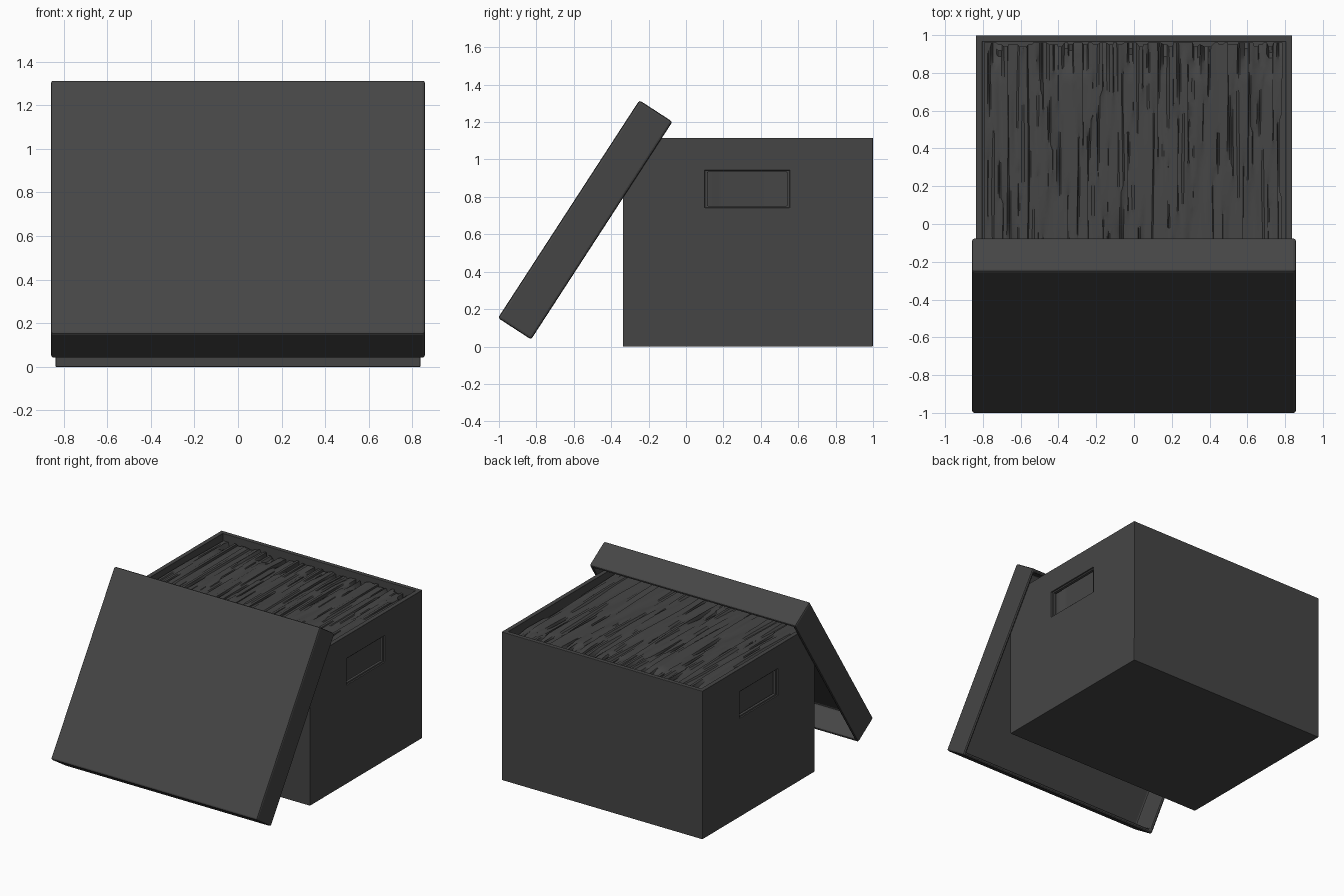
import bpy, bmesh, math, random
from mathutils import Matrix, Vector

if "Cube" in bpy.data.objects:
    bpy.data.objects.remove(bpy.data.objects["Cube"])

random.seed(4)

# Dark card shared by every part
card = bpy.data.materials.new("dark_card")
card.diffuse_color = (0.06, 0.06, 0.06, 1)
card.use_nodes = True
card.node_tree.nodes["Principled BSDF"].inputs["Base Color"].default_value = card.diffuse_color


def add_object(name, bm):
    mesh = bpy.data.meshes.new(name)
    bm.to_mesh(mesh)
    bm.free()
    mesh.materials.append(card)
    ob = bpy.data.objects.new(name, mesh)
    bpy.context.collection.objects.link(ob)
    return ob


def block(name, lo, hi, matrix=None, helper=False):
    """Axis-aligned block between two corners, optionally placed by a matrix."""
    lo, hi = Vector(lo), Vector(hi)
    bm = bmesh.new()
    bmesh.ops.create_cube(bm, size=1)
    for v in bm.verts:
        v.co = Vector([(lo[i] + hi[i]) / 2 + v.co[i] * (hi[i] - lo[i]) for i in range(3)])
    ob = add_object(name, bm)
    if matrix:
        ob.matrix_world = matrix
    if helper:
        ob.hide_render = True
        ob.display_type = 'WIRE'
    return ob


def carve(ob, cutters, bevel):
    """Cut the helpers away, then soften all the card edges."""
    for c in cutters:
        m = ob.modifiers.new("cut", 'BOOLEAN')
        m.operation, m.solver, m.object = 'DIFFERENCE', 'EXACT', c
    m = ob.modifiers.new("soft_edges", 'BEVEL')
    m.width, m.segments, m.limit_method = bevel, 2, 'ANGLE'
    m.angle_limit = math.radians(40)


# Storage box: open top, a framed hand hole through both sides
box = block("box", (-0.836, -0.338, 0), (0.836, 0.999, 1.115))
hollow = block("box_hollow", (-0.803, -0.305, 0.03), (0.803, 0.966, 1.3), helper=True)
hand_holes = block("hand_hole_cutter", (-1, 0.115, 0.752), (1, 0.54, 0.932), helper=True)
frames = [block("hand_hole_frame_cutter", (s * 0.91 - 0.085, 0.1, 0.742),
                (s * 0.91 + 0.085, 0.555, 0.942), helper=True) for s in (-1, 1)]
carve(box, [hollow, hand_holes] + frames, 0.01)

# Lid: shallow tray leaning on the front edge of the box
lean = Matrix.Translation((0, -0.54, 0.678)) @ Matrix.Rotation(math.radians(57), 4, 'X')
lid = block("lid", (-0.858, -0.694, -0.107), (0.858, 0.694, 0.104), lean)
tray = block("lid_hollow", (-0.832, -0.668, -0.3), (0.832, 0.668, 0.074), lean, helper=True)
carve(lid, [tray], 0.0125)


# Papers: tightly packed upright sheets with gently wavy tops and ragged back corners
def add_papers():
    x0, x1, y0, y1, floor = -0.795, 0.793, -0.3, 0.96, 0.035
    sheets, steps = 60, 40
    pitch = (x1 - x0) / sheets
    bm = bmesh.new()
    rows = []
    for i in range(sheets):
        base = random.uniform(1.066, 1.078)
        back = y1 - random.choice((0, 0, 0.01, 0.02))
        phase, freq = random.uniform(0, 6.28), random.uniform(4, 9)
        sag = random.choice((0, 0, 0.01, 0.05))
        gap_at, gap_len = random.random(), random.uniform(0.05, 0.2)
        left, right = [], []
        for j in range(steps + 1):
            t = j / steps
            y = y0 + (back - y0) * t
            z = base + 0.005 * math.sin(freq * t + phase)
            if t > 0.85:
                z -= sag * (t - 0.85) / 0.15 * random.uniform(0.6, 1.2)
            # short open gaps between neighbouring sheets
            near = max(0, 1 - abs(t - gap_at) / gap_len) if i % 2 else 0
            inner = 0 < i
            shift = 0.004 * math.sin(freq * t + phase) if inner else 0
            xa = x0 + pitch * i + shift
            left.append(bm.verts.new((xa, y, z - 0.03 * near)))
            right.append(bm.verts.new((xa + pitch * (0.3 if near else 0.7), y, z)))
        rows += [left, right]
    # top skin
    for a, b in zip(rows, rows[1:]):
        for j in range(steps):
            bm.faces.new((a[j], b[j], b[j + 1], a[j + 1]))
    # sides and base of the stack
    rim = [e for e in bm.edges if e.is_boundary]
    ext = bmesh.ops.extrude_edge_only(bm, edges=rim)["geom"]
    for v in ext:
        if isinstance(v, bmesh.types.BMVert):
            v.co.z = floor
    bmesh.ops.contextual_create(
        bm, geom=[e for e in ext if isinstance(e, bmesh.types.BMEdge) and e.is_boundary])
    bmesh.ops.recalc_face_normals(bm, faces=bm.faces)
    return add_object("papers", bm)


papers = add_papers()
bpy.context.view_layer.objects.active = papers
papers.select_set(True)
bpy.ops.object.shade_smooth_by_angle(angle=math.radians(35))
